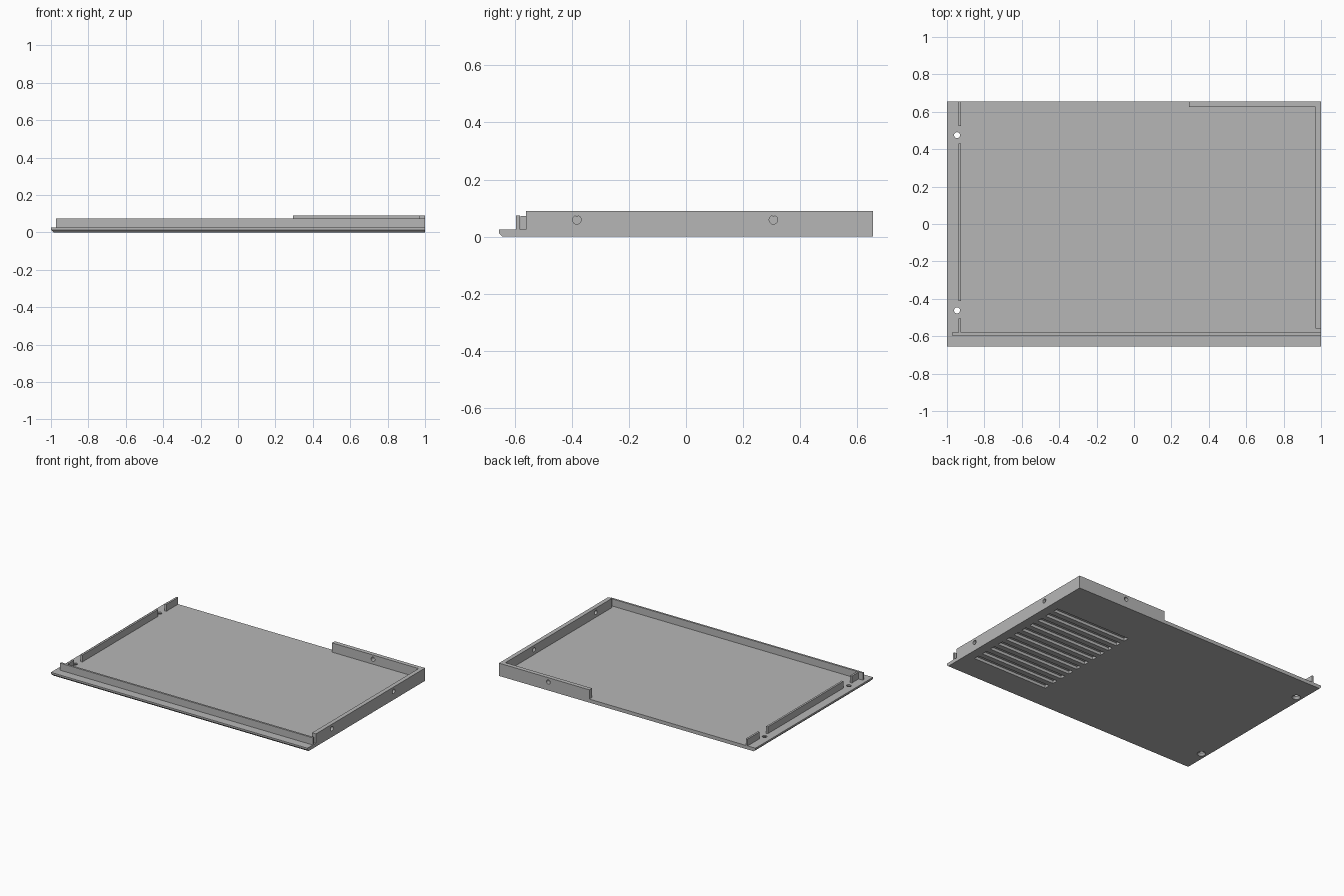
import bpy, bmesh, math
from mathutils import Matrix, Vector

if "Cube" in bpy.data.objects:
    bpy.data.objects.remove(bpy.data.objects["Cube"])

grey = bpy.data.materials.new("plain grey")
grey.diffuse_color = (0.47, 0.47, 0.47, 1)
grey.use_nodes = True
grey.node_tree.nodes["Principled BSDF"].inputs["Base Color"].default_value = grey.diffuse_color

T = 0.025   # floor thickness
Y = 0.655   # half depth
H = 0.09    # tall wall height
R = 0.075   # low rail height


def add_box(bm, x0, x1, y0, y1, z0, z1):
    m = Matrix.Translation(((x0 + x1) / 2, (y0 + y1) / 2, (z0 + z1) / 2))
    m = m @ Matrix.Diagonal((x1 - x0, y1 - y0, z1 - z0, 1))
    bmesh.ops.create_cube(bm, size=1, matrix=m)


def add_cyl(bm, pos, axis, r1, r2, depth):
    rot = Vector((0, 0, 1)).rotation_difference(Vector(axis)).to_matrix().to_4x4()
    bmesh.ops.create_cone(bm, cap_ends=True, segments=24, radius1=r1, radius2=r2,
                          depth=depth, matrix=Matrix.Translation(pos) @ rot)


def finish(name, bm):
    me = bpy.data.meshes.new(name)
    bm.to_mesh(me)
    bm.free()
    me.materials.append(grey)
    ob = bpy.data.objects.new(name, me)
    bpy.context.collection.objects.link(ob)
    return ob


def box(name, *dims):
    bm = bmesh.new()
    add_box(bm, *dims)
    return finish(name, bm)


def cut(ob, bm):
    cutter = finish("cutter", bm)
    cutter.hide_render = True
    mod = ob.modifiers.new("cut", 'BOOLEAN')
    mod.operation = 'DIFFERENCE'
    mod.solver = 'EXACT'
    mod.object = cutter
    bpy.context.view_layer.objects.active = ob
    bpy.ops.object.modifier_apply(modifier=mod.name)
    bpy.data.objects.remove(cutter)


# Floor plate, bevelled along the lower front and left edges
bm = bmesh.new()
add_box(bm, -1, 1, -Y, Y, 0, T)
edges = [e for e in bm.edges
         if all(v.co.z < 0.001 for v in e.verts)
         and (all(v.co.y < -0.6 for v in e.verts) or all(v.co.x < -0.9 for v in e.verts))]
bmesh.ops.bevel(bm, geom=edges, offset=0.013, segments=1, affect='EDGES')
plate = finish("floor_plate", bm)

# Blind ventilation grooves in the underside
bm = bmesh.new()
for i in range(11):
    y = 0.34 - i * 0.078
    add_box(bm, 0.35, 0.935, y - 0.02, y + 0.02, -0.02, 0.02)
cut(plate, bm)

# Screw holes, each with a countersink below
for y in (0.475, -0.462):
    bm = bmesh.new()
    add_cyl(bm, (-0.946, y, 0.02), (0, 0, 1), 0.016, 0.016, 0.1)
    cut(plate, bm)
    bm = bmesh.new()
    add_cyl(bm, (-0.946, y, 0.005), (0, 0, 1), 0.032, 0.016, 0.022)
    cut(plate, bm)

# Right wall with two through holes
right = box("right_wall", 0.97, 1, -0.56, Y, T, H)
bm = bmesh.new()
for y in (-0.382, 0.306):
    add_cyl(bm, (0.985, y, 0.059), (1, 0, 0), 0.015, 0.015, 0.1)
cut(right, bm)

# Short back wall with one through hole
back = box("back_wall", 0.295, 0.97, Y - 0.03, Y, T, H)
bm = bmesh.new()
add_cyl(bm, (0.615, Y - 0.015, 0.06), (0, 1, 0), 0.015, 0.015, 0.1)
cut(back, bm)

# Thin front rail and the three pieces of the left rail
box("front_rail", -0.972, 1, -0.595, -0.581, T, R)
for i, (y0, y1) in enumerate(((-0.579, -0.505), (-0.413, 0.43), (0.523, Y))):
    box(f"left_rail_{i + 1}", -0.939, -0.925, y0, y1, T, R - 0.002)
